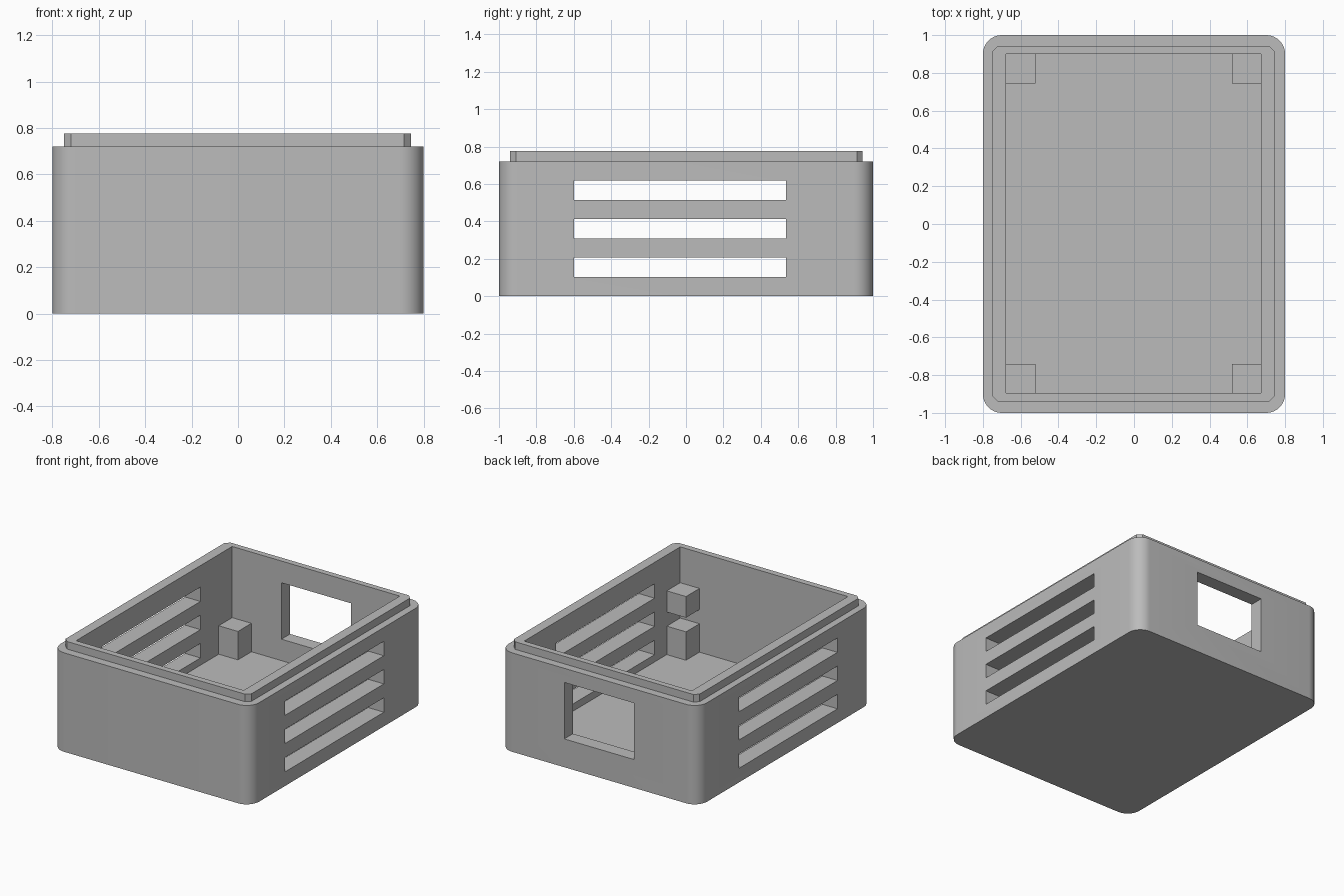
import bpy
import bmesh
import math

old = bpy.data.objects.get("Cube")
if old:
    bpy.data.objects.remove(old, do_unlink=True)

grey = bpy.data.materials.new("matte_grey")
grey.use_nodes = True
colour = (0.5, 0.5, 0.5, 1.0)
grey.diffuse_color = colour
grey.node_tree.nodes["Principled BSDF"].inputs["Base Color"].default_value = colour


def block(name, xs, ys, zs, radius=0.0, segments=1):
    """Box between limits, with optional rounded vertical edges."""
    bm = bmesh.new()
    bmesh.ops.create_cube(bm, size=1.0)
    for v in bm.verts:
        v.co = [lo + (c + 0.5) * (hi - lo)
                for c, (lo, hi) in zip(v.co, (xs, ys, zs))]
    if radius:
        upright = [e for e in bm.edges
                   if abs(e.verts[0].co.z - e.verts[1].co.z) > 1e-4]
        bmesh.ops.bevel(bm, geom=upright, offset=radius, segments=segments,
                        profile=0.5, affect='EDGES')
    bmesh.ops.recalc_face_normals(bm, faces=bm.faces)
    mesh = bpy.data.meshes.new(name)
    bm.to_mesh(mesh)
    bm.free()
    mesh.materials.append(grey)
    obj = bpy.data.objects.new(name, mesh)
    bpy.context.collection.objects.link(obj)
    return obj


def activate(obj):
    bpy.ops.object.select_all(action='DESELECT')
    obj.select_set(True)
    bpy.context.view_layer.objects.active = obj


def cut(target, xs, ys, zs):
    """Remove a box-shaped volume from the target."""
    cutter = block("cutter", xs, ys, zs)
    cutter.hide_render = True
    activate(target)
    mod = target.modifiers.new("cut", 'BOOLEAN')
    mod.operation = 'DIFFERENCE'
    mod.solver = 'EXACT'
    mod.object = cutter
    bpy.ops.object.modifier_apply(modifier=mod.name)
    bpy.data.objects.remove(cutter, do_unlink=True)


floor, rim, top = 0.05, 0.72, 0.775
inner_x, inner_y = (-0.677, 0.673), (-0.895, 0.9)

# Outer shell with rounded corners, and the raised lip for a lid
shell = block("case_shell", (-0.8, 0.8), (-1, 1), (0, rim), 0.1, 10)
lip = block("lid_lip", (-0.75, 0.746), (-0.94, 0.943), (rim, top), 0.03, 1)
for part in (shell, lip):
    cut(part, inner_x, inner_y, (floor, 1))

# Ventilation slots through both side walls
for low in (0.103, 0.309, 0.514):
    cut(shell, (-1, 1), (-0.6, 0.535), (low, low + 0.105))

# Window in the back wall
cut(shell, (-0.28, 0.28), (0.85, 1.1), (0.206, 0.617))

# Corner supports on the floor, with retaining blocks above the front pair
size = 0.155
for x_name, x0 in (("right", inner_x[0]), ("left", inner_x[1] - size)):
    for y_name, y0 in (("front", inner_y[0]), ("back", inner_y[1] - size)):
        xs, ys = (x0, x0 + size), (y0, y0 + size)
        block(f"support_{y_name}_{x_name}", xs, ys, (floor, 0.257))
        if y_name == "front":
            block(f"retainer_{x_name}", xs, ys, (0.36, 0.514))

# Smooth the rounded corners only
activate(shell)
bpy.ops.object.shade_smooth_by_angle(angle=math.radians(30))
